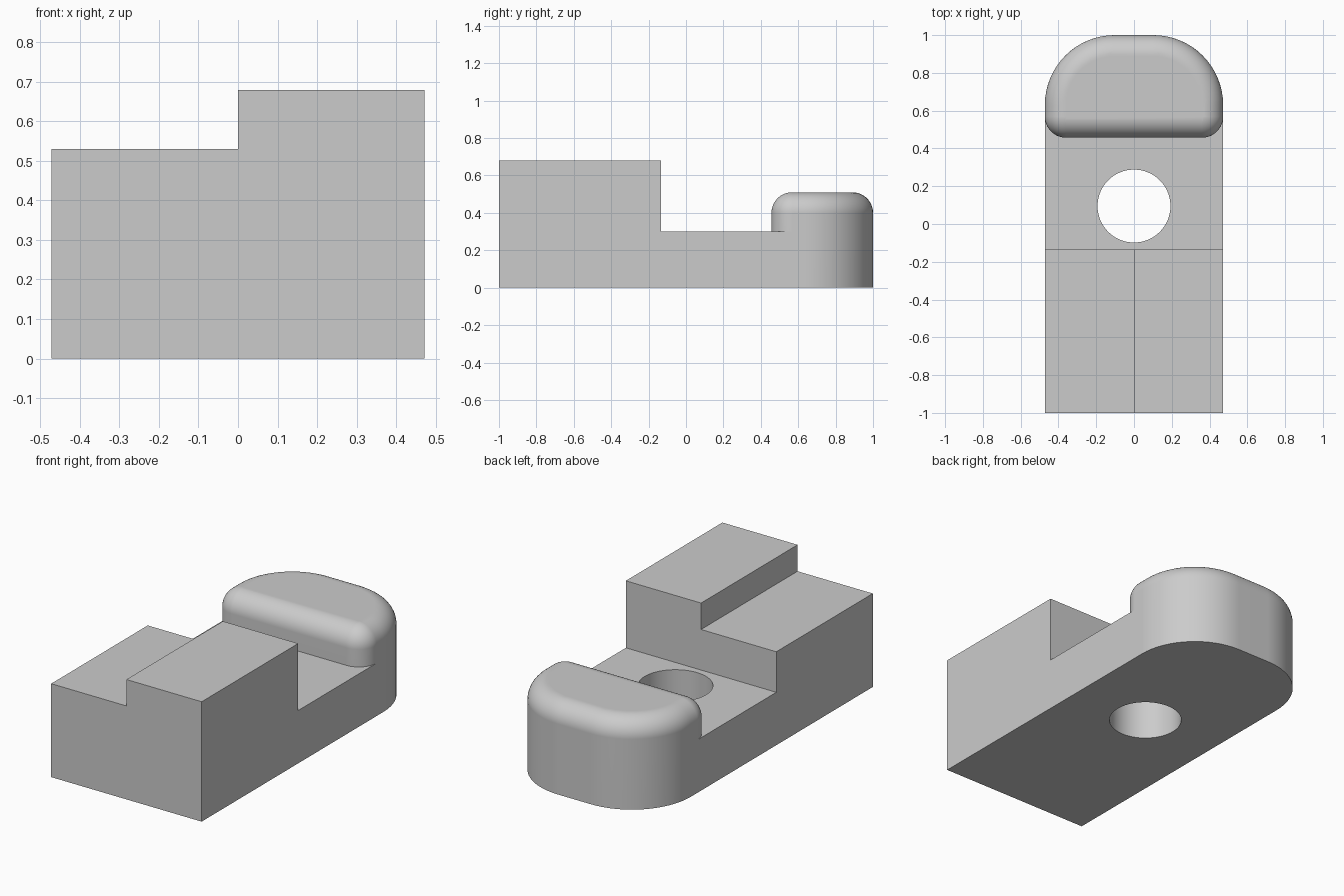
import bpy, bmesh
from math import sin, cos, pi, radians

if "Cube" in bpy.data.objects:
    bpy.data.objects.remove(bpy.data.objects["Cube"], do_unlink=True)

W = 0.472            # half width
PLATE_Z = 0.30       # plate thickness
STEP_Y = -0.135      # back of the stepped block
BACK_R = 0.37        # rounded back corners

grey = bpy.data.materials.new("light_grey")
grey.use_nodes = True
colour = (0.6, 0.6, 0.6, 1)
grey.diffuse_color = colour
grey.node_tree.nodes["Principled BSDF"].inputs["Base Color"].default_value = colour


def outline(y0, front_r, inset=0.0, n=16):
    """Rounded outline, counter-clockwise from the front right; no front arc if front_r is 0."""
    pts = []
    corners = [(1, y0, front_r, -90), (1, 1, BACK_R, 0), (-1, 1, BACK_R, 90), (-1, y0, front_r, 180)]
    for side, y, r, start in corners:
        if r == 0:
            pts.append((side * W, y))
            continue
        cx, cy = side * (W - r), y + (r if y == y0 else -r)
        for i in range(n + 1):
            a = radians(start + 90 * i / n)
            pts.append((cx + (r - inset) * cos(a), cy + (r - inset) * sin(a)))
    return pts


def loft(name, layers):
    """Closed solid through a list of (outline, height) layers."""
    bm = bmesh.new()
    rings = [[bm.verts.new((x, y, z)) for x, y in pts] for pts, z in layers]
    for low, high in zip(rings, rings[1:]):
        for i in range(len(low)):
            j = (i + 1) % len(low)
            bm.faces.new((low[i], low[j], high[j], high[i]))
    bm.faces.new(rings[0][::-1])
    bm.faces.new(rings[-1])
    mesh = bpy.data.meshes.new(name)
    bm.to_mesh(mesh)
    bm.free()
    mesh.materials.append(grey)
    ob = bpy.data.objects.new(name, mesh)
    bpy.context.collection.objects.link(ob)
    return ob


def prism(name, pts, z0, z1):
    return loft(name, [(pts, z0), (pts, z1)])


def rect(x0, x1, y0, y1):
    return [(x0, y0), (x1, y0), (x1, y1), (x0, y1)]


def select(ob):
    bpy.ops.object.select_all(action='DESELECT')
    ob.select_set(True)
    bpy.context.view_layer.objects.active = ob


def combine(ob, other, operation):
    select(ob)
    mod = ob.modifiers.new("combine", 'BOOLEAN')
    mod.operation, mod.solver, mod.object = operation, 'EXACT', other
    bpy.ops.object.modifier_apply(modifier=mod.name)
    bpy.data.objects.remove(other, do_unlink=True)


# Base plate with a rounded back
body = prism("clamp_body", outline(-1, 0), 0, PLATE_Z)

# Two-level block at the front
combine(body, prism("low_step", rect(-W, W, -1, STEP_Y), 0, 0.53), 'UNION')
combine(body, prism("high_step", rect(0, W, -1, STEP_Y), 0, 0.68), 'UNION')

# Rounded lug at the back with a filleted top edge
fillet, top = 0.11, 0.51
lug_layers = [(outline(0.457, 0.112), 0)]
for k in range(13):
    a = pi / 2 * k / 12
    lug_layers.append((outline(0.457, 0.112, fillet * (1 - cos(a))), top - fillet + fillet * sin(a)))
combine(body, loft("lug", lug_layers), 'UNION')

# Vertical through hole
circle = [(0.193 * cos(2 * pi * i / 64), 0.095 + 0.193 * sin(2 * pi * i / 64)) for i in range(64)]
combine(body, prism("hole_cutter", circle, -0.1, 0.4), 'DIFFERENCE')

# Clean up coplanar seams, then smooth the curved surfaces only
bm = bmesh.new()
bm.from_mesh(body.data)
bmesh.ops.remove_doubles(bm, verts=bm.verts, dist=1e-5)
bmesh.ops.dissolve_limit(bm, angle_limit=radians(0.5), verts=bm.verts, edges=bm.edges)
bm.to_mesh(body.data)
bm.free()
select(body)
bpy.ops.object.shade_smooth_by_angle(angle=radians(30))
weighted = body.modifiers.new("weighted_normals", 'WEIGHTED_NORMAL')
weighted.keep_sharp = True
